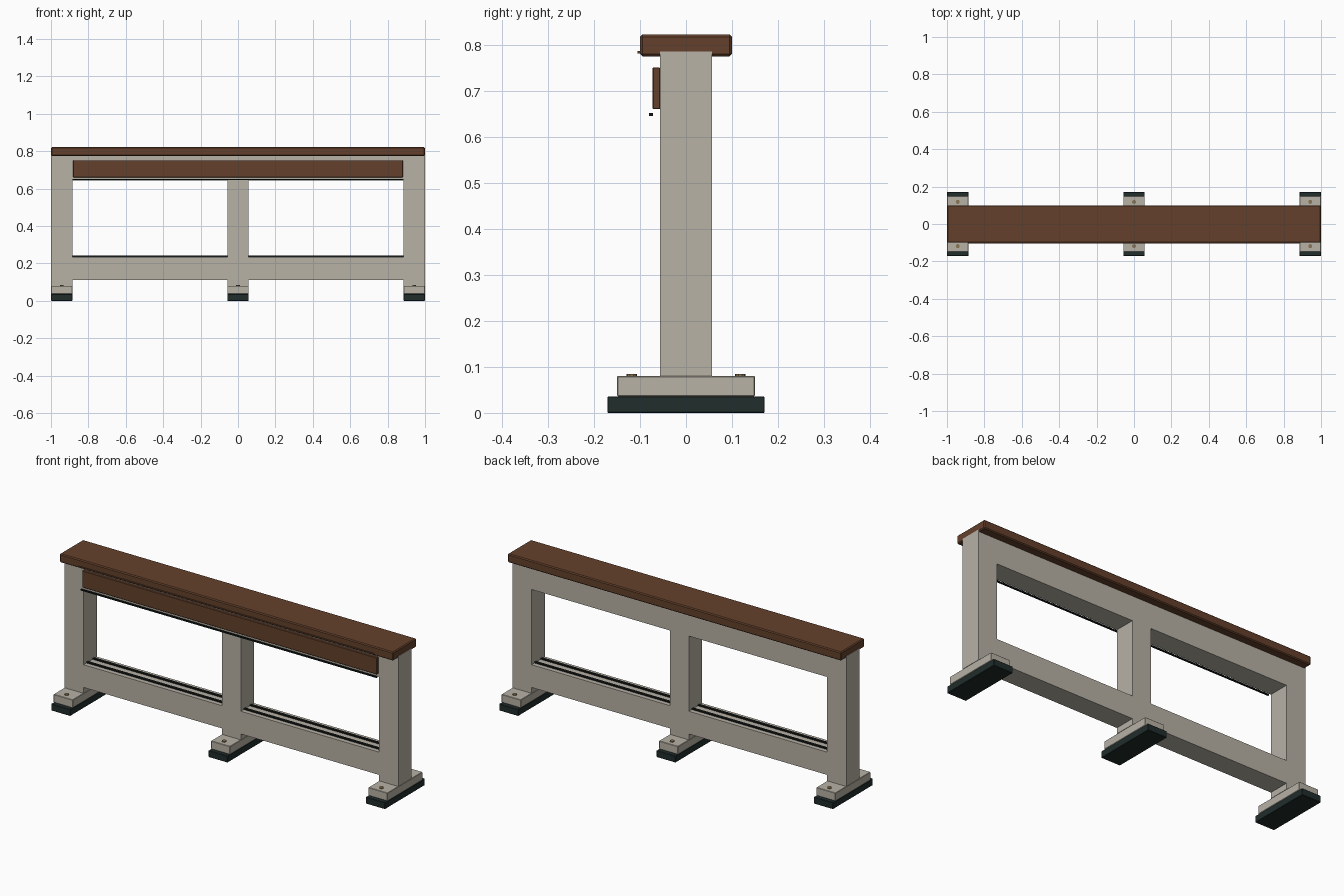
import bpy, bmesh
from mathutils import Matrix

if "Cube" in bpy.data.objects:
    bpy.data.objects.remove(bpy.data.objects["Cube"])


def material(name, rgb):
    m = bpy.data.materials.new(name)
    m.diffuse_color = (*rgb, 1)
    m.use_nodes = True
    m.node_tree.nodes["Principled BSDF"].inputs["Base Color"].default_value = m.diffuse_color
    return m


STONE = material("warm grey", (0.48, 0.445, 0.38))
WOOD = material("brown wood", (0.127, 0.051, 0.024))
RUBBER = material("dark green rubber", (0.015, 0.026, 0.025))
BLACK = material("near black", (0.008, 0.010, 0.010))
BRASS = material("dull brass", (0.25, 0.18, 0.09))


def finish(bm, name, mat, bevel=0):
    bmesh.ops.recalc_face_normals(bm, faces=bm.faces)
    me = bpy.data.meshes.new(name)
    bm.to_mesh(me)
    bm.free()
    me.materials.append(mat)
    ob = bpy.data.objects.new(name, me)
    bpy.context.collection.objects.link(ob)
    if bevel:
        mod = ob.modifiers.new("soft edge", 'BEVEL')
        mod.width = bevel
        mod.segments = 1
    return ob


def box(name, x, y, z, mat, bevel=0):
    bm = bmesh.new()
    size = Matrix.Diagonal((x[1] - x[0], y[1] - y[0], z[1] - z[0], 1))
    mid = Matrix.Translation(((x[0] + x[1]) / 2, (y[0] + y[1]) / 2, (z[0] + z[1]) / 2))
    bmesh.ops.create_cube(bm, size=1, matrix=mid @ size)
    return finish(bm, name, mat, bevel)


# Frame: posts and rails as one solid, from a grid of filled cells
D = 0.057
xs = [-1, -0.885, -0.057, 0.057, 0.885, 1]
zs = [0.08, 0.112, 0.235, 0.642, 0.785]
bm = bmesh.new()
for i in range(5):
    for j in range(4):
        if i % 2 == 0 or j % 2 == 1:
            bm.faces.new([bm.verts.new((xs[a], -D, zs[b]))
                          for a, b in ((i, j), (i + 1, j), (i + 1, j + 1), (i, j + 1))])
bmesh.ops.remove_doubles(bm, verts=bm.verts, dist=0.0001)
ext = bmesh.ops.extrude_face_region(bm, geom=bm.faces[:], use_keep_orig=True)
bmesh.ops.translate(bm, vec=(0, 2 * D, 0),
                    verts=[v for v in ext["geom"] if isinstance(v, bmesh.types.BMVert)])
finish(bm, "frame", STONE)

# Timber cap with a thin strip on its front edge
box("top_cap", (-0.999, 0.999), (-0.1, 0.1), (0.775, 0.822), WOOD, 0.005)
box("cap_strip", (-0.885, 0.885), (-0.105, -0.099), (0.781, 0.787), WOOD)

# Front panel and the dark trim beneath it
box("front_panel", (-0.882, 0.882), (-0.073, -0.056), (0.66, 0.751), WOOD, 0.002)
box("panel_trim", (-0.886, 0.886), (-0.08, -0.072), (0.645, 0.652), BLACK)

# Dark runners on the lower rail, two in each opening
for a, b in ((xs[1], xs[2]), (xs[3], xs[4])):
    for y in (-0.026, 0.026):
        box("rail_runner", (a, b), (y - 0.007, y + 0.007), (0.233, 0.241), BLACK)

# Feet: block, rubber pad and two bolts under each post
for a, b in ((xs[0], xs[1]), (xs[2], xs[3]), (xs[4], xs[5])):
    box("foot_block", (a, b), (-0.15, 0.15), (0.036, 0.08), STONE, 0.002)
    box("foot_pad", (a, b), (-0.171, 0.171), (0, 0.036), RUBBER, 0.002)
    for y in (-0.118, 0.118):
        bm = bmesh.new()
        bmesh.ops.create_cone(bm, cap_ends=True, segments=10, radius1=0.011, radius2=0.011,
                              depth=0.008, matrix=Matrix.Translation(((a + b) / 2, y, 0.081)))
        finish(bm, "foot_bolt", BRASS)
